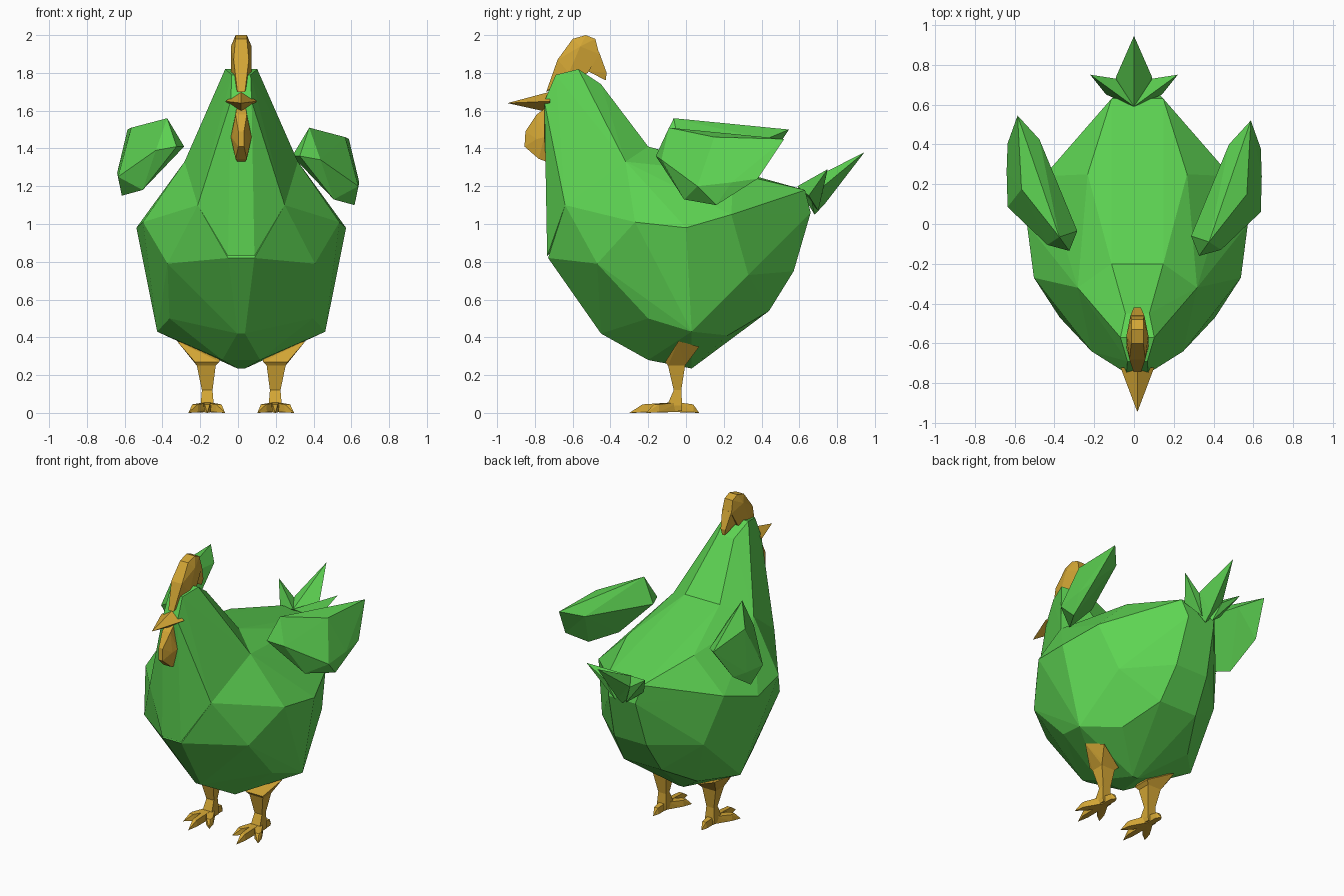
import bpy, bmesh

CX = 0.017  # the bird sits slightly right of centre


def material(name, rgb):
    m = bpy.data.materials.new(name)
    m.diffuse_color = (*rgb, 1)
    return m


GREEN = material("green feathers", (0.11, 0.65, 0.085))
GOLD = material("gold", (0.65, 0.38, 0.035))


def both(points):
    """Points plus their left-right mirror images."""
    return points + [(-x, y, z) for x, y, z in points if x]


def hull(name, points, mat, parts=None, offset=(CX, 0, 0)):
    """Faceted solid wrapped around points; parts holds several point sets."""
    bm = bmesh.new()
    for pts in parts or [points]:
        verts = [bm.verts.new([p + o for p, o in zip(q, offset)]) for q in pts]
        res = bmesh.ops.convex_hull(bm, input=verts)
        junk = {v for v in res["geom_interior"] + res["geom_unused"]
                if isinstance(v, bmesh.types.BMVert)}
        bmesh.ops.delete(bm, geom=list(junk), context='VERTS')
    bmesh.ops.recalc_face_normals(bm, faces=bm.faces[:])
    me = bpy.data.meshes.new(name)
    bm.to_mesh(me)
    bm.free()
    me.materials.append(mat)
    ob = bpy.data.objects.new(name, me)
    bpy.context.collection.objects.link(ob)
    return ob


# Body
hull("body", both([
    (0.07, -0.73, 0.82), (0.39, -0.47, 0.79), (0.23, -0.64, 1.10),
    (0.52, -0.27, 1.01), (0.555, 0, 0.98), (0.30, -0.32, 1.33),
    (0.13, -0.20, 1.41), (0.25, 0.25, 1.27), (0.47, 0.24, 1.05),
    (0.13, 0.63, 1.18), (0.10, 0.66, 1.06), (0.12, 0.57, 0.75),
    (0.38, 0.33, 0.73), (0.14, 0.44, 0.54), (0.445, 0.03, 0.43),
    (0.02, -0.45, 0.42), (0.38, -0.20, 0.50), (0.10, -0.20, 0.28),
    (0.26, 0.22, 0.41), (0.02, 0.03, 0.235)]), GREEN)

# Neck and head
hull("neck", both([
    (0.085, -0.57, 1.82), (0.05, -0.69, 1.79), (0.055, -0.75, 1.65),
    (0.06, -0.45, 1.74), (0.30, -0.32, 1.33), (0.13, -0.20, 1.41),
    (0.23, -0.64, 1.10), (0.07, -0.735, 0.83)]), GREEN)

# Comb, beak and wattle
hull("comb", None, GOLD, parts=[
    both([(0.02, -0.74, 1.70), (0.04, -0.68, 1.87), (0.055, -0.62, 1.80),
          (0.055, -0.56, 1.94), (0.03, -0.60, 1.98), (0.03, -0.53, 2.0),
          (0.03, -0.48, 1.98), (0.035, -0.46, 1.90), (0.04, -0.52, 1.80)]),
    both([(0.035, -0.46, 1.91), (0.04, -0.54, 1.88), (0.03, -0.52, 1.81),
          (0.018, -0.42, 1.80), (0.01, -0.425, 1.76)])])
hull("beak", both([
    (0.085, -0.72, 1.65), (0, -0.72, 1.70), (0, -0.72, 1.59),
    (0, -0.945, 1.64)]), GOLD)
hull("wattle", both([
    (0.025, -0.75, 1.61), (0.03, -0.79, 1.58), (0.055, -0.75, 1.46),
    (0.045, -0.79, 1.45), (0.015, -0.85, 1.49), (0.015, -0.855, 1.41),
    (0.03, -0.78, 1.345), (0.02, -0.74, 1.33)]), GOLD)

# Raised wings
wing = [
    (0.36, -0.09, 1.51), (0.31, -0.16, 1.36), (0.27, -0.06, 1.36),
    (0.42, -0.13, 1.34), (0.62, 0.06, 1.20), (0.60, 0.16, 1.10),
    (0.49, -0.01, 1.13), (0.44, 0.14, 1.38), (0.46, 0.40, 1.40),
    (0.57, 0.52, 1.45), (0.62, 0.38, 1.24), (0.55, 0.15, 1.46),
    (0.625, 0.24, 1.22)]
hull("right_wing", wing, GREEN)
hull("left_wing", [(-x, y, z) for x, y, z in wing], GREEN,
     offset=(-0.015, 0.025, 0.05))

# Tail: a middle plume with one plume on each side
side_plume = [(0, 0.59, 1.20), (0.14, 0.65, 1.15), (0.09, 0.73, 1.20),
              (0.04, 0.70, 1.07), (0.22, 0.75, 1.29)]
hull("tail", None, GREEN, offset=(0, 0, 0), parts=[
    both([(0, 0.59, 1.20), (0.10, 0.66, 1.15), (0.09, 0.74, 1.21),
          (0, 0.68, 1.05), (0, 0.73, 1.10), (0, 0.945, 1.38)]),
    side_plume, [(-x, y, z) for x, y, z in side_plume]])


def box(x, y, z, rx, ry):
    """Four corners of a level rectangle."""
    return [(x + i * rx, y + j * ry, z) for i in (-1, 1) for j in (-1, 1)]


# Legs: thigh, shin and four toes each
for side, name in ((1, "right"), (-1, "left")):
    hip = box(0.18, -0.05, 0.27, 0.065, 0.06)
    knee = box(0.185, -0.05, 0.25, 0.05, 0.045)
    ankle = box(0.18, -0.045, 0.12, 0.028, 0.02)
    foot = box(0.18, -0.06, 0.04, 0.035, 0.04)
    parts = [
        hip + knee + [(0.34, -0.04, 0.38), (0.28, 0.07, 0.35),
                      (0.12, -0.04, 0.32)],
        knee + ankle,
        ankle + foot + box(0.18, -0.06, 0.01, 0.03, 0.04)]
    for tx, ty in ((0.18, -0.30), (0.28, -0.21), (0.085, -0.21), (0.18, 0.07)):
        mx, my = 0.18 + (tx - 0.18) * 0.65, -0.06 + (ty + 0.06) * 0.65
        parts.append(box(0.18, -0.06, 0.055, 0.02, 0.02)
                     + box(0.18, -0.06, 0.005, 0.02, 0.02)
                     + box(mx, my, 0.045, 0.014, 0.014)
                     + box(mx, my, 0.004, 0.018, 0.014) + [(tx, ty, 0.0)])
    parts = [[(side * x, y, z) for x, y, z in p] for p in parts]
    hull(name + "_leg", None, GOLD, parts=parts)
